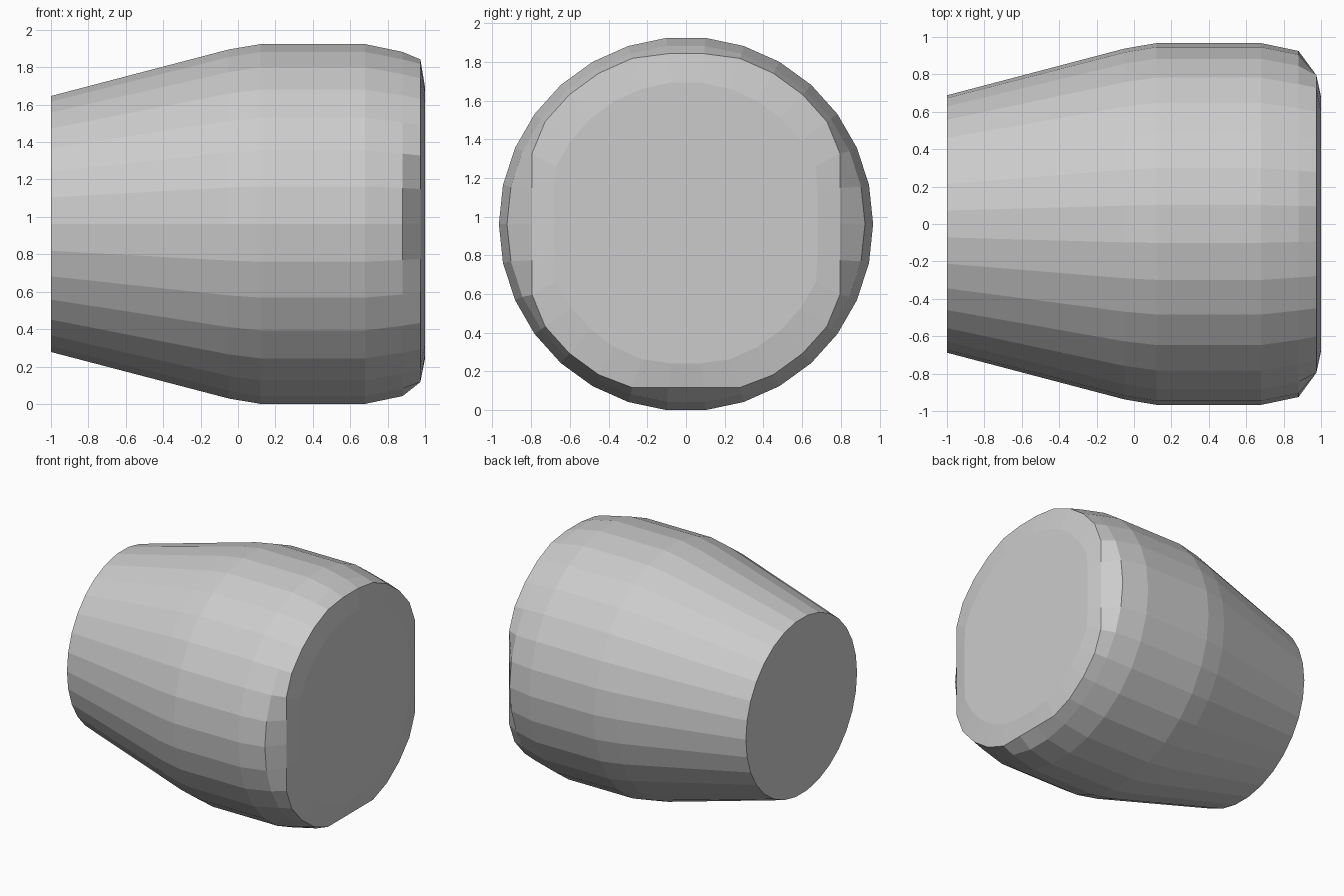
import bpy, bmesh
from math import sin, cos, pi

if "Cube" in bpy.data.objects:
    bpy.data.objects.remove(bpy.data.objects["Cube"])

SIDES = 30
CZ = 0.962

# Profile along x: (position, radius), narrow end to wide end
PROFILE = [(-1.0, 0.688), (-0.05, 0.938), (0.12, 0.967), (0.68, 0.967),
           (0.88, 0.925)]


def ring(bm, x, r, ymax=9, zlow=-9, zhigh=9):
    verts = []
    for i in range(SIDES):
        a = 2 * pi * i / SIDES
        y = max(-ymax, min(ymax, r * cos(a)))
        z = max(zlow, min(zhigh, r * sin(a)))
        verts.append(bm.verts.new((x, y, CZ + z)))
    return verts


bm = bmesh.new()
# Tapered barrel
rings = [ring(bm, x, r) for x, r in PROFILE]
# Rim with flattened sides, then the slightly raised end face
rings.append(ring(bm, 0.975, 0.9, 0.795, -0.845, 0.88))
rings.append(ring(bm, 1.0, 0.735, 0.68, -0.72, 0.77))
for a, b in zip(rings, rings[1:]):
    for i in range(SIDES):
        j = (i + 1) % SIDES
        bm.faces.new((a[i], a[j], b[j], b[i]))
bm.faces.new(rings[0])
bm.faces.new(rings[-1])
bmesh.ops.remove_doubles(bm, verts=bm.verts, dist=0.0005)
bmesh.ops.recalc_face_normals(bm, faces=bm.faces)

mesh = bpy.data.meshes.new("tapered_barrel")
bm.to_mesh(mesh)
bm.free()
body = bpy.data.objects.new("tapered_barrel", mesh)
bpy.context.collection.objects.link(body)
